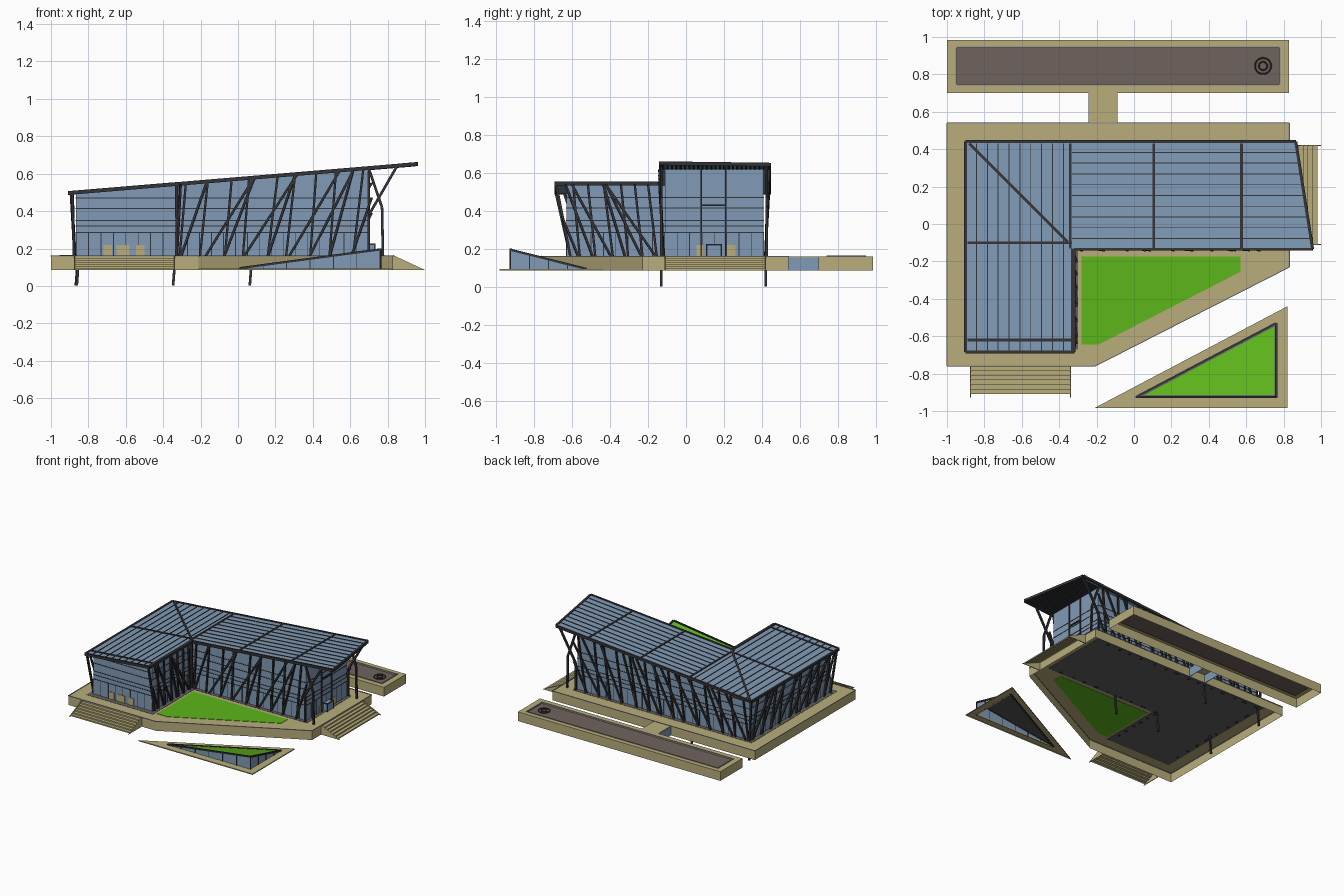
import bpy, bmesh, random
from mathutils import Vector

if "Cube" in bpy.data.objects:
    bpy.data.objects.remove(bpy.data.objects["Cube"])

random.seed(4)


def mat(name, *rgb):
    m = bpy.data.materials.new(name)
    m.diffuse_color = (*rgb, 1)
    m.use_nodes = True
    m.node_tree.nodes["Principled BSDF"].inputs["Base Color"].default_value = m.diffuse_color
    return m


STONE = mat("stone", 0.48, 0.42, 0.20)
GLASS = mat("glass", 0.22, 0.33, 0.47)
STEEL = mat("steel", 0.035, 0.035, 0.04)
GRASS = mat("grass", 0.11, 0.47, 0.01)
WATER = mat("water", 0.16, 0.125, 0.11)
GREY = mat("floor_grey", 0.12, 0.12, 0.12)
TRIM = mat("trim", 0.25, 0.24, 0.25)


def finish(name, bm, m):
    me = bpy.data.meshes.new(name)
    bmesh.ops.recalc_face_normals(bm, faces=bm.faces)
    bm.to_mesh(me)
    bm.free()
    me.materials.append(m)
    ob = bpy.data.objects.new(name, me)
    bpy.context.collection.objects.link(ob)
    return ob


def height(z, p):
    return z(*p) if callable(z) else z


def slab(name, pts, lo, hi, m, top=True, bottom=True):
    """Extruded outline; lo and hi are heights or functions of x, y."""
    bm = bmesh.new()
    a = [bm.verts.new((*p, height(lo, p))) for p in pts]
    b = [bm.verts.new((*p, height(hi, p))) for p in pts]
    n = len(pts)
    for i in range(n):
        bm.faces.new((a[i], a[(i + 1) % n], b[(i + 1) % n], b[i]))
    if top:
        bm.faces.new(b)
    if bottom:
        bm.faces.new(a[::-1])
    return finish(name, bm, m)


def sheet(name, pts, z, m):
    bm = bmesh.new()
    bm.faces.new([bm.verts.new((*p, height(z, p))) for p in pts])
    return finish(name, bm, m)


def ring(name, outer, inner, lo, hi, inlo, m):
    """Rim with outer walls, flat top and inner walls, open below."""
    bm = bmesh.new()
    rows = [[bm.verts.new((*p, z)) for p in pts] for pts, z in
            ((outer, lo), (outer, hi), (inner, hi), (inner, inlo))]
    n = len(outer)
    for r, s in zip(rows, rows[1:]):
        for i in range(n):
            j = (i + 1) % n
            bm.faces.new((r[i], r[j], s[j], s[i]))
    return finish(name, bm, m)


def bars(name, segs, w, m=STEEL, h=None):
    """Rectangular bars between pairs of points."""
    bm = bmesh.new()
    for a, b in segs:
        a, b = Vector(a), Vector(b)
        d = (b - a).normalized()
        u = d.cross(Vector((0, 0, 1)) if abs(d.z) < 0.98 else Vector((0, 1, 0))).normalized()
        v = d.cross(u) * (h or w) / 2
        u = u * w / 2
        q = [[bm.verts.new(p + s) for s in (u + v, v - u, -u - v, u - v)] for p in (a, b)]
        for i in range(4):
            j = (i + 1) % 4
            bm.faces.new((q[0][i], q[0][j], q[1][j], q[1][i]))
        bm.faces.new(q[0][::-1])
        bm.faces.new(q[1])
    return finish(name, bm, m)


def rect(x0, x1, y0, y1):
    return [(x0, y0), (x1, y0), (x1, y1), (x0, y1)]


def roof(x, y=0):
    return 0.503 + 0.0833 * (x + 0.9)


def loop(pts, z):
    q = [(*p, height(z, p)) for p in pts]
    return list(zip(q, q[1:] + q[:1]))


B, T = 0.085, 0.16

# Terrace, lawn, bridge and pool
terrace = [(-1, -0.76), (-0.21, -0.76), (0.83, -0.23), (0.83, 0.54), (-1, 0.54)]
slab("terrace", terrace, B, T, STONE, bottom=False)
bars("terrace_edge_trim", loop(terrace, T), 0.006, TRIM)
slab("lawn", [(-0.28, -0.645), (-0.19, -0.645), (0.57, -0.255), (0.57, -0.175), (-0.28, -0.175)],
     T - 0.002, T + 0.003, GRASS)
slab("bridge_deck", rect(-0.24, -0.09, 0.54, 0.70), T - 0.006, T, STONE)
for x in (-0.24, -0.09):
    slab("bridge_glass_side", rect(x - 0.002, x + 0.002, 0.54, 0.70), B, T - 0.006, GLASS)
pool_in = rect(-0.95, 0.78, 0.745, 0.945)
ring("pool_rim", rect(-1, 0.83, 0.70, 0.985), pool_in, B, T, 0.148, STONE)
sheet("pool_water", pool_in, 0.150, WATER)
bars("pool_trim", loop(pool_in, T), 0.008, TRIM)
for r in (0.043, 0.022):
    bpy.ops.mesh.primitive_torus_add(location=(0.69, 0.845, 0.155), major_radius=r, minor_radius=0.004,
                                     major_segments=24, minor_segments=6)
    bpy.context.object.name = "fountain_ring"
    bpy.context.object.data.materials.append(STEEL)


# Stairs, built along an outward direction
def stairs(name, start, out, side, run, width, n=7):
    s, o, w = Vector(start), Vector(out), Vector(side)
    bm = bmesh.new()
    prev = None
    for i in range(n):
        for d, z in ((i, T - (T - B) * i / n), (i, T - (T - B) * (i + 1) / n)):
            p = s + o * run * d / (n - 1)
            row = [bm.verts.new((*p, z)), bm.verts.new((*(p + w * width), z))]
            if prev:
                bm.faces.new((prev[0], prev[1], row[1], row[0]))
            prev = row
    finish(name, bm, STONE)
    for k in (0, width):
        p = s + w * k
        e = p + o * (run + 0.018)
        t = w * 0.003
        bm = bmesh.new()
        q = [[bm.verts.new((*(c + g), z)) for c, z in ((p, T + 0.004), (p, B), (e, B))] for g in (t, -t)]
        bm.faces.new(q[0])
        bm.faces.new(q[1][::-1])
        for i in range(3):
            j = (i + 1) % 3
            bm.faces.new((q[0][i], q[1][i], q[1][j], q[0][j]))
        finish(name + "_stringer", bm, STONE)


stairs("front_stairs", (-0.875, -0.76), (0, -1), (1, 0), 0.15, 0.535)
stairs("entrance_stairs", (0.83, -0.11), (1, 0), (0, 1), 0.152, 0.53)

# Sunken skylight pavilion with sloping grass roof
tri = [(0.01, -0.925), (0.76, -0.925), (0.76, -0.53)]


def tz(x, y):
    return 0.095 + 0.1 * max(0, (x - 0.01) / 0.75 - (y + 0.925) / 0.395)


ring("skylight_base", [(-0.21, -0.983), (0.82, -0.983), (0.82, -0.44)], tri, B, 0.093, B, STONE)
slab("skylight_glass", tri, B, tz, GLASS, top=False, bottom=False)
sheet("skylight_lining", tri, lambda x, y: tz(x, y) - 0.003, GREY)
slab("skylight_lawn", [(0.055, -0.915), (0.75, -0.915), (0.75, -0.549)],
     tz, lambda x, y: tz(x, y) + 0.002, GRASS)
posts = [(0.01 + 0.125 * i, -0.927) for i in range(1, 7)] + [(0.762, -0.925 + 0.1 * i) for i in range(4)]
bars("skylight_frame", loop(tri, tz), 0.012)
bars("skylight_posts", [((*p, B), (*p, tz(*p))) for p in posts], 0.005)

# Glazed L-shaped hall
hall = [(-0.865, -0.63), (-0.335, -0.63), (-0.335, -0.112), (0.695, -0.112), (0.695, 0.41), (-0.865, 0.41)]
slab("hall_floor", [(-0.9, -0.67), (-0.3, -0.67), (-0.3, -0.14), (0.72, -0.14), (0.72, 0.44), (-0.9, 0.44)],
     0.156, 0.162, GREY)
slab("glass_walls", hall, T, lambda x, y: roof(x) - 0.015, GLASS, top=False, bottom=False)
bars("glazing_rails", [s for z in (0.285, 0.32, 0.35, 0.415, 0.47) for s in loop(hall, z)], 0.005)
mull = []
for a, b in zip(hall, hall[1:] + hall[:1]):
    a, b = Vector(a), Vector(b)
    n = round((b - a).length / 0.065)
    mull += [((*a.lerp(b, i / n), T), (*a.lerp(b, i / n), 0.285)) for i in range(n)]
bars("glazing_mullions", mull, 0.004)

# Doors and main frame of the two glazed ends
for x0, x1 in ((-0.72, -0.675), (-0.65, -0.58), (-0.545, -0.50)):
    slab("front_door_panel", rect(x0, x1, -0.634, -0.629), T, 0.22, STONE)
for y0, y1 in ((0.055, 0.09), (0.215, 0.26)):
    slab("entrance_door_panel", rect(0.694, 0.699, y0, y1), T, 0.22, STONE)
slab("entrance_porch", rect(0.69, 0.73, 0.11, 0.185), T, 0.222, GLASS)
bars("entrance_porch_frame", loop(rect(0.69, 0.73, 0.11, 0.185), 0.222)
     + [((0.73, y, T), (0.73, y, 0.222)) for y in (0.11, 0.185)], 0.008)
bars("entrance_frame", [((0.70, y, T), (0.70, y, 0.62)) for y in (0.08, 0.21)]
     + [((0.70, 0.08, 0.43), (0.70, 0.21, 0.43))], 0.009)


# Leaning struts along the long walls
def struts(name, p, q, out, n):
    p, q, out = Vector(p), Vector(q), Vector(out)
    L = (q - p).length
    d = (q - p) / L
    segs = []
    for i in range(2 * n):
        s = L * (i // 2 + random.uniform(0.05, 0.3)) / n
        lean = random.uniform(0.03, 0.06) if i % 2 == 0 else random.uniform(0.11, 0.30)
        f = min(1, (L + 0.02 - s) / lean)
        a = p + d * s + out * 0.008
        b = p + d * (s + lean * f) + out * (0.008 + 0.02 * f)
        segs.append(((*a, T - 0.01), (*b, T + (roof(b.x) - 0.012 - T) * f)))
    bars(name, segs, 0.012)


struts("south_struts", (-0.325, -0.112), (0.695, -0.112), (0, -1), 9)
struts("courtyard_struts", (-0.335, -0.13), (-0.335, -0.63), (1, 0), 6)
struts("west_struts", (-0.865, 0.41), (-0.865, -0.63), (-1, 0), 9)
struts("north_struts", (-0.865, 0.41), (0.695, 0.41), (0, 1), 14)

# Corner and canopy columns, with footings to the ground
cols = []
for x in (-0.885, -0.33):
    cols += [((x * 0.99, -0.61, T), (x, -0.685, roof(x) - 0.01))]
cols += [((-0.87, 0.42, T), (-0.89, 0.43, 0.5)), ((-0.33, -0.12, T), (-0.325, -0.135, 0.54))]
for y in (-0.13, 0.425):
    cols += [((0.775, y, T), (0.77, y, 0.42)), ((0.77, y, 0.42), (0.70, y, 0.625)),
             ((0.70, y, 0.38), (0.85, y, 0.64)), ((0.70, y, T), (0.70, y, 0.38))]
for x, y in ((-0.855, 0.42), (-0.85, -0.13), (-0.335, -0.13), (0.075, -0.13), (-0.335, 0.42)):
    cols.append(((x, y, T), (x - 0.012, y, 0.002)))
bars("columns", cols, 0.014)

# Sloping glass roof with edge frame, beams and glazing bars
plan = [(-0.9, -0.685), (-0.32, -0.685), (-0.32, -0.135), (0.955, -0.135), (0.865, 0.44), (-0.9, 0.44)]
slab("roof_glass", plan, lambda x, y: roof(x) - 0.011, lambda x, y: roof(x) - 0.001, GLASS)
bars("roof_edge", loop(plan, lambda x, y: roof(x) - 0.006), 0.016, h=0.02)


def on_roof(x0, y0, x1, y1, dz=-0.003):
    return ((x0, y0, roof(x0) + dz), (x1, y1, roof(x1) + dz))


bars("roof_beams", [on_roof(x, -0.13, x, 0.43) for x in (-0.34, 0.105, 0.575)]
     + [on_roof(-0.33, -0.68, -0.33, -0.13), on_roof(-0.89, -0.62, -0.33, -0.62),
        on_roof(-0.89, -0.10, -0.33, -0.10), on_roof(-0.88, 0.43, -0.355, -0.095)], 0.014)
thin = []
for i in range(1, 10):
    y = -0.135 + 0.0575 * i
    thin.append(on_roof(-0.33, y, 0.955 - 0.09 * (y + 0.135) / 0.575, y))
    x = -0.9 + 0.058 * i
    thin.append(on_roof(x, -0.68, x, 0.43))
bars("roof_glazing_bars", thin, 0.005, h=0.012)

# Louvred soffit under the east canopy
sof = []
for i in range(24):
    y = -0.12 + 0.023 * i
    sof.append(on_roof(0.70, y, 0.95 - 0.09 * (y + 0.135) / 0.575, y, -0.015))
bars("canopy_louvres", sof, 0.012, h=0.006)
